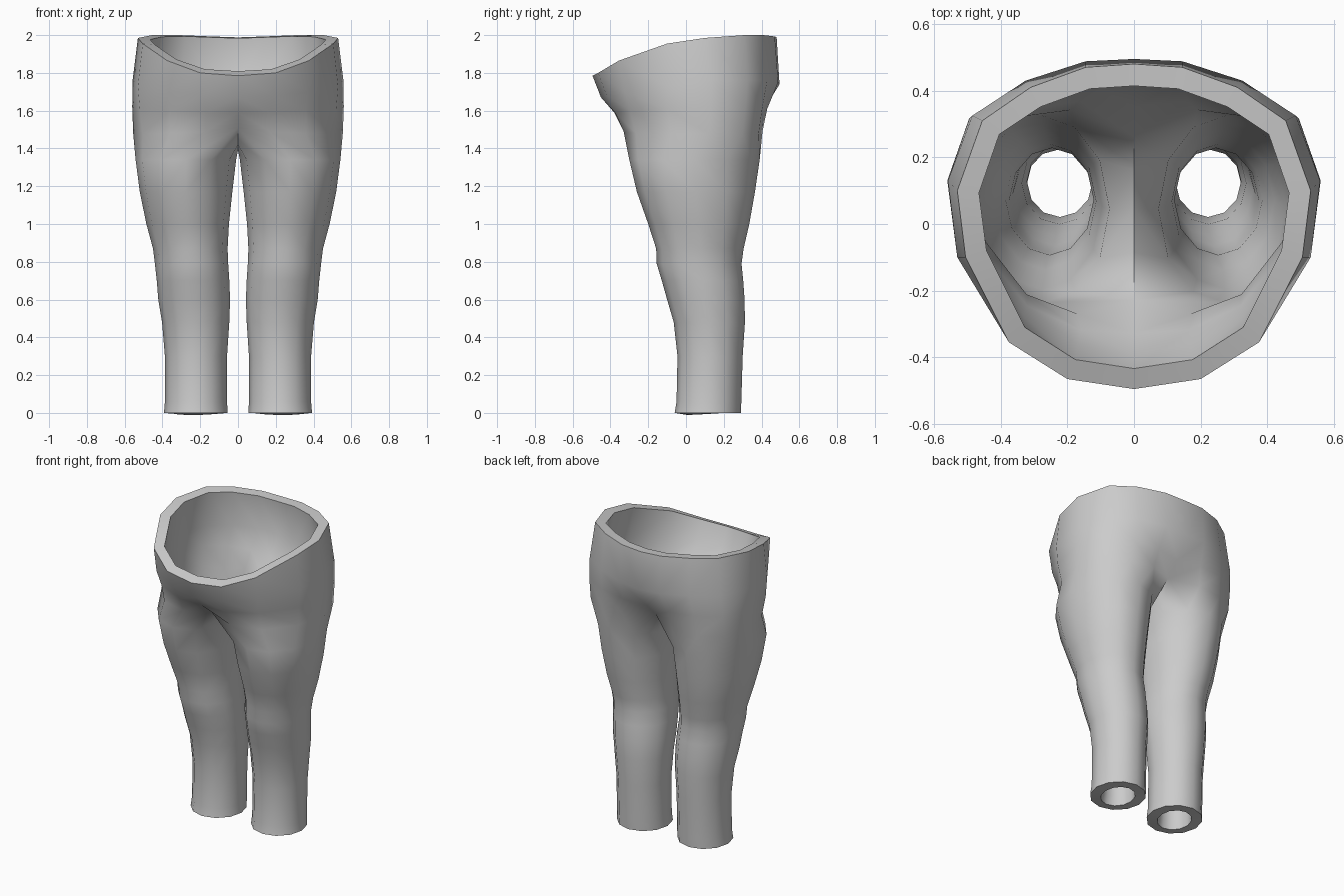
import bpy, bmesh, math

if "Cube" in bpy.data.objects:
    bpy.data.objects.remove(bpy.data.objects["Cube"])

grey = bpy.data.materials.new("grey cloth")
grey.diffuse_color = (0.6, 0.6, 0.6, 1)
grey.use_nodes = True
grey.node_tree.nodes["Principled BSDF"].inputs["Base Color"].default_value = grey.diffuse_color

# Half outlines from front centre to back centre: waist, hips, seat
waist = [(0, -.495, 1.785), (.2, -.465, 1.80), (.375, -.355, 1.865), (.505, -.1, 1.955),
         (.53, .1, 1.985), (.455, .31, 2.0), (.31, .41, 2.0), (.145, .47, 1.993), (0, .48, 1.988)]
hips = [(0, -.45, 1.67), (.19, -.42, 1.68), (.375, -.325, 1.70), (.53, -.1, 1.73),
        (.558, .13, 1.76), (.485, .325, 1.76), (.325, .43, 1.76), (.145, .488, 1.75), (0, .495, 1.74)]
seat = [(0, -.38, 1.59), (.17, -.375, 1.59), (.36, -.295, 1.60), (.52, -.1, 1.61),
        (.56, .13, 1.62), (.495, .315, 1.62), (.34, .405, 1.62), (.165, .43, 1.61), (0, .41, 1.60)]
# Top of the leg: the last three points form the crotch seam
crotch = [(0, -.28, 1.51), (.17, -.33, 1.49), (.36, -.265, 1.48), (.505, -.08, 1.48),
          (.555, .12, 1.48), (.495, .3, 1.48), (.35, .385, 1.48), (.18, .405, 1.49), (0, .32, 1.51),
          (0, .2, 1.42), (0, .05, 1.39), (0, -.12, 1.42)]
# Leg sections: z, inner x, outer x, front y, back y
legs = [(1.34, .010, .542, -.30, .39), (1.17, .030, .52, -.26, .365), (1.0, .048, .485, -.20, .335),
        (.87, .055, .45, -.158, .305), (.79, .052, .44, -.155, .294), (.70, .046, .43, -.128, .303),
        (.60, .042, .422, -.10, .31), (.48, .046, .402, -.065, .312), (.30, .058, .387, -.045, .30),
        (.06, .058, .387, -.05, .293), (0, .055, .392, -.06, .29)]


def leg_ring(z, x0, x1, y0, y1):
    pts = []
    for i in range(12):
        a = math.radians(240 + 30 * i)
        pts.append(((x0 + x1) / 2 + (x1 - x0) / 2 * math.cos(a),
                    (y0 + y1) / 2 + (y1 - y0) / 2 * math.sin(a), z))
    return pts


bm = bmesh.new()


def add(ring):
    return [bm.verts.new(p) for p in ring]


def bridge(a, b, count):
    for i in range(count):
        j = (i + 1) % len(b)
        bm.faces.new((a[i], a[j], b[j], b[i]))


# Pelvis: open half rings down to the crotch
rings = [add(r) for r in (waist, hips, seat, crotch)]
for a, b in zip(rings, rings[1:]):
    bridge(a, b, 8)
# Leg: closed rings down to the hem
upper = rings[-1]
for section in legs:
    lower = add(leg_ring(*section))
    bridge(upper, lower, 12)
    upper = lower
# Other half, welded along the centre seam
half = bm.verts[:] + bm.edges[:] + bm.faces[:]
copy = bmesh.ops.duplicate(bm, geom=half)["geom"]
for v in copy:
    if isinstance(v, bmesh.types.BMVert):
        v.co.x *= -1
bmesh.ops.reverse_faces(bm, faces=[f for f in copy if isinstance(f, bmesh.types.BMFace)])
bmesh.ops.remove_doubles(bm, verts=bm.verts[:], dist=.0005)
bm.normal_update()
# Face outwards
side = max(bm.faces, key=lambda f: f.calc_center_median().x)
if side.normal.x < 0:
    bmesh.ops.reverse_faces(bm, faces=bm.faces[:])

mesh = bpy.data.meshes.new("trousers")
bm.to_mesh(mesh)
bm.free()
mesh.materials.append(grey)
trousers = bpy.data.objects.new("trousers", mesh)
bpy.context.collection.objects.link(trousers)

# Cloth thickness, inwards
shell = trousers.modifiers.new("thickness", "SOLIDIFY")
shell.thickness = .066
shell.offset = -1

bpy.context.view_layer.objects.active = trousers
trousers.select_set(True)
bpy.ops.object.modifier_apply(modifier="thickness")
bpy.ops.object.shade_smooth_by_angle(angle=math.radians(50))
